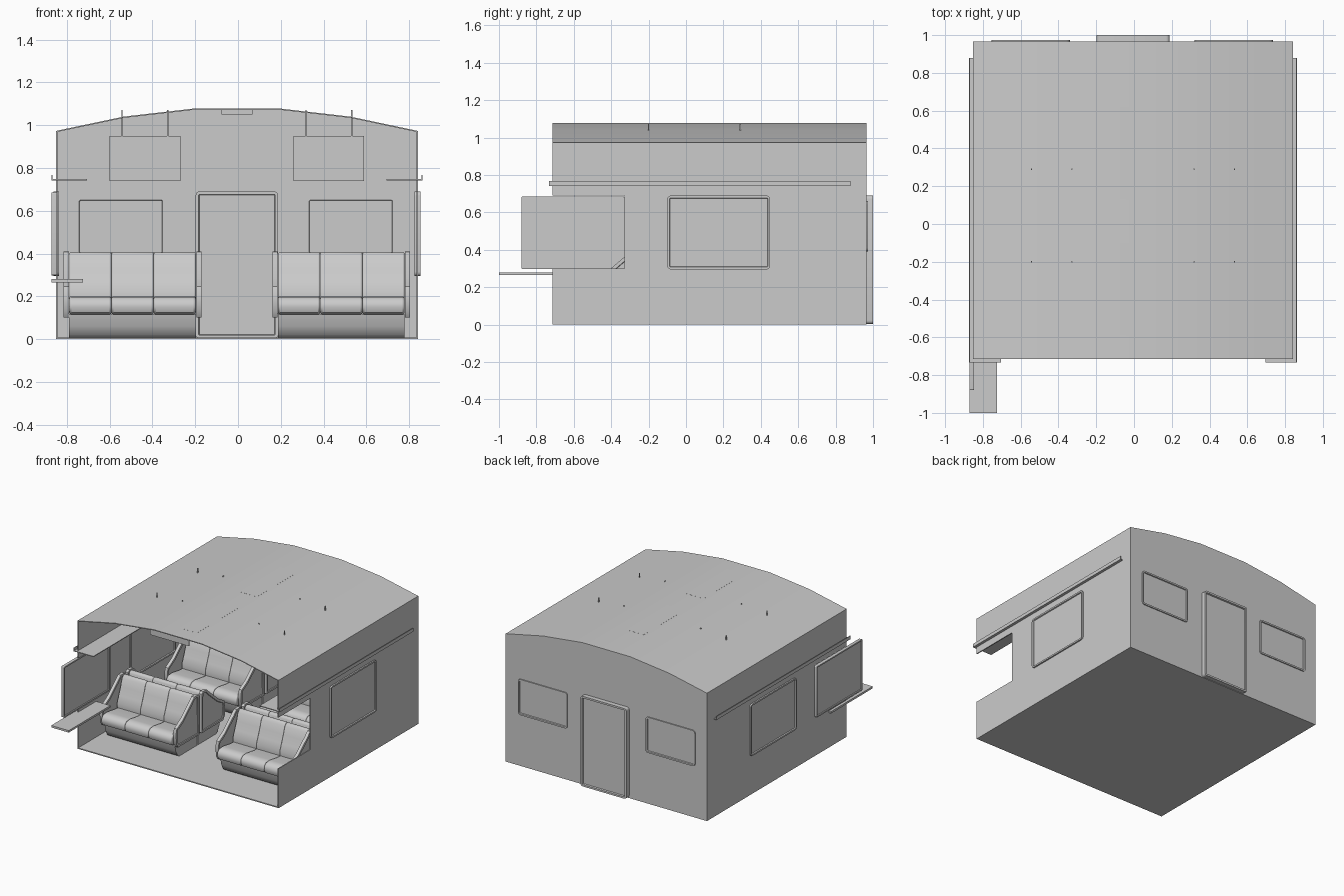
import bpy, bmesh, math
from mathutils import Vector

if "Cube" in bpy.data.objects:
    bpy.data.objects.remove(bpy.data.objects["Cube"])

CX = -0.005            # centre line of the cabin
Y0, Y1 = -0.715, 0.965  # open front, back wall

grey = bpy.data.materials.new("light grey")
grey.diffuse_color = (0.6, 0.6, 0.6, 1)
grey.use_nodes = True
grey.node_tree.nodes["Principled BSDF"].inputs["Base Color"].default_value = grey.diffuse_color


def prism(name, pts, axis, a0, a1, rim=0, recess=0, bevel=0, segs=3):
    """Extrude a 2D outline along x (points are y,z), y (x,z) or z (x,y)."""
    place = {'x': lambda p, a: (a, p[0], p[1]),
             'y': lambda p, a: (p[0], a, p[1]),
             'z': lambda p, a: (p[0], p[1], a)}[axis]
    bm = bmesh.new()
    lo = [bm.verts.new(place(p, a0)) for p in pts]
    hi = [bm.verts.new(place(p, a1)) for p in pts]
    caps = [bm.faces.new(lo), bm.faces.new(hi)]
    n = len(pts)
    for i in range(n):
        j = (i + 1) % n
        bm.faces.new((lo[i], lo[j], hi[j], hi[i]))
    bmesh.ops.recalc_face_normals(bm, faces=bm.faces)
    if rim:
        # recessed panel inside a raised rim, on both sides
        for f in caps:
            bmesh.ops.inset_region(bm, faces=[f], thickness=rim)
            bmesh.ops.inset_region(bm, faces=[f], thickness=0.003, depth=-recess)
    me = bpy.data.meshes.new(name)
    bm.to_mesh(me)
    bm.free()
    ob = bpy.data.objects.new(name, me)
    bpy.context.collection.objects.link(ob)
    me.materials.append(grey)
    if bevel:
        m = ob.modifiers.new("soft_edges", 'BEVEL')
        m.width, m.segments, m.limit_method = bevel, segs, 'ANGLE'
        m.angle_limit = math.radians(50)
    bpy.context.view_layer.objects.active = ob
    ob.select_set(True)
    bpy.ops.object.shade_smooth_by_angle(angle=math.radians(40))
    ob.select_set(False)
    return ob


def rect(u0, u1, v0, v1, r=0.0, n=4):
    """Rectangle outline with optional round corners."""
    if not r:
        return [(u0, v0), (u1, v0), (u1, v1), (u0, v1)]
    out = []
    for k, (u, v) in enumerate([(u1 - r, v1 - r), (u0 + r, v1 - r),
                                (u0 + r, v0 + r), (u1 - r, v0 + r)]):
        for i in range(n + 1):
            a = math.pi / 2 * (k + i / n)
            out.append((u + r * math.cos(a), v + r * math.sin(a)))
    return out


def box(name, x0, x1, y0, y1, z0, z1, **kw):
    return prism(name, rect(x0, x1, y0, y1), 'z', z0, z1, **kw)


# ---- cabin shell: floor, roof, back wall, side walls
arch = [(-0.847, 0.973), (-0.53, 1.04), (-0.2, 1.078),
        (0.2, 1.078), (0.53, 1.04), (0.847, 0.973)]
arch = [(x + CX, z) for x, z in arch]
box("floor", CX - 0.847, CX + 0.847, Y0, Y1, 0, 0.008)
prism("roof", arch + [(x, z - 0.006) for x, z in reversed(arch)], 'y', Y0, Y1)
prism("back_wall", arch + [(CX + 0.847, 0.002), (CX - 0.847, 0.002)], 'y', Y1 - 0.008, Y1)
wall = [(Y0, 0.002), (Y1, 0.002), (Y1, 0.973), (Y0, 0.973),
        (Y0, 0.69), (-0.33, 0.69), (-0.33, 0.30), (Y0, 0.30)]
for s, side in ((-1, "left"), (1, "right")):
    prism(side + "_wall", wall, 'x', CX + s * 0.839, CX + s * 0.847)
    # side window and long luggage shelf that pokes through the wall
    prism(side + "_window", rect(-0.10, 0.45, 0.295, 0.69, 0.02), 'x',
          CX + s * 0.831, CX + s * 0.858, rim=0.012, recess=0.008)
    box(side + "_luggage_shelf", CX + s * 0.70, CX + s * 0.868, -0.732, 0.88, 0.742, 0.748)
    box(side + "_shelf_lip", CX + s * 0.863, CX + s * 0.868, -0.732, 0.88, 0.748, 0.768)
    # back wall windows
    x0, x1 = sorted((CX + s * 0.34, CX + s * 0.735))
    prism(side + "_back_window", rect(x0 - 0.015, x1 + 0.005, 0.39, 0.662, 0.02), 'y',
          Y1 - 0.014, Y1 + 0.008, rim=0.012, recess=0.007)

# front left window runs past the open end, with the table below it
prism("front_left_window", rect(-0.88, -0.33, 0.298, 0.685, 0.006), 'x',
      CX - 0.866, CX - 0.842, rim=0.010, recess=0.008)
box("window_table", -0.872, -0.725, -1.0, -0.5, 0.265, 0.28)

# back door
prism("back_door", rect(CX - 0.193, CX + 0.193, 0.004, 0.69, 0.018), 'y',
      Y1 - 0.02, 1.0, rim=0.014, recess=0.012)

# ---- ceiling lights and hanging panels
for y0, y1 in ((-0.59, -0.10), (0.13, 0.62)):
    box("ceiling_light", CX - 0.073, CX + 0.073, y0, y1, 1.05, 1.0785)
for y in (-0.2, 0.29):
    for s in (-1, 1):
        xm = CX + s * 0.43
        box("hanging_panel", xm - 0.165, xm + 0.165, y - 0.004, y + 0.004, 0.74, 0.95)
        for dx in (-0.107, 0.107):
            box("hanging_rod", xm + dx - 0.003, xm + dx + 0.003,
                y - 0.003, y + 0.003, 0.945, 1.072)

# ---- bench seats, profiles as (distance from the shared back, height)
BASE = [(0.004, 0.003), (0.215, 0.003), (0.24, 0.02), (0.262, 0.06), (0.275, 0.118), (0.004, 0.118)]
CUSHION = [(0.06, 0.115), (0.285, 0.115), (0.308, 0.125), (0.318, 0.15),
           (0.312, 0.178), (0.29, 0.197), (0.25, 0.2), (0.16, 0.186), (0.06, 0.18)]
BACK = [(0.02, 0.16), (0.125, 0.17), (0.128, 0.22), (0.108, 0.27), (0.085, 0.33),
        (0.068, 0.385), (0.052, 0.405), (0.03, 0.405), (0.018, 0.39)]
ARM = [(0.015, 0.10), (0.27, 0.10), (0.29, 0.13), (0.296, 0.21), (0.285, 0.245),
       (0.255, 0.262), (0.215, 0.285), (0.11, 0.375), (0.075, 0.408), (0.03, 0.41), (0.015, 0.395)]


def bench(xm, yb, d):
    """Three-place bench with its back at yb, facing along d."""
    def prof(p):
        return [(yb + d * u, v) for u, v in p]
    half = 0.296
    prism("seat_base", prof(BASE), 'x', xm - half, xm + half)
    w = 2 * half / 3
    for i in range(3):
        a = xm - half + i * w
        prism("seat_cushion", prof(CUSHION), 'x', a, a + w, bevel=0.010)
        prism("seat_back", prof(BACK), 'x', a, a + w, bevel=0.008)
    for s in (-1, 1):
        prism("armrest", prof(ARM), 'x', xm + s * (half + 0.002), xm + s * (half + 0.026),
              rim=0.018, recess=0.006)


for yb in (-0.205, 0.575):
    for s in (-1, 1):
        for d in (-1, 1):
            bench(CX + s * 0.488, yb, d)
